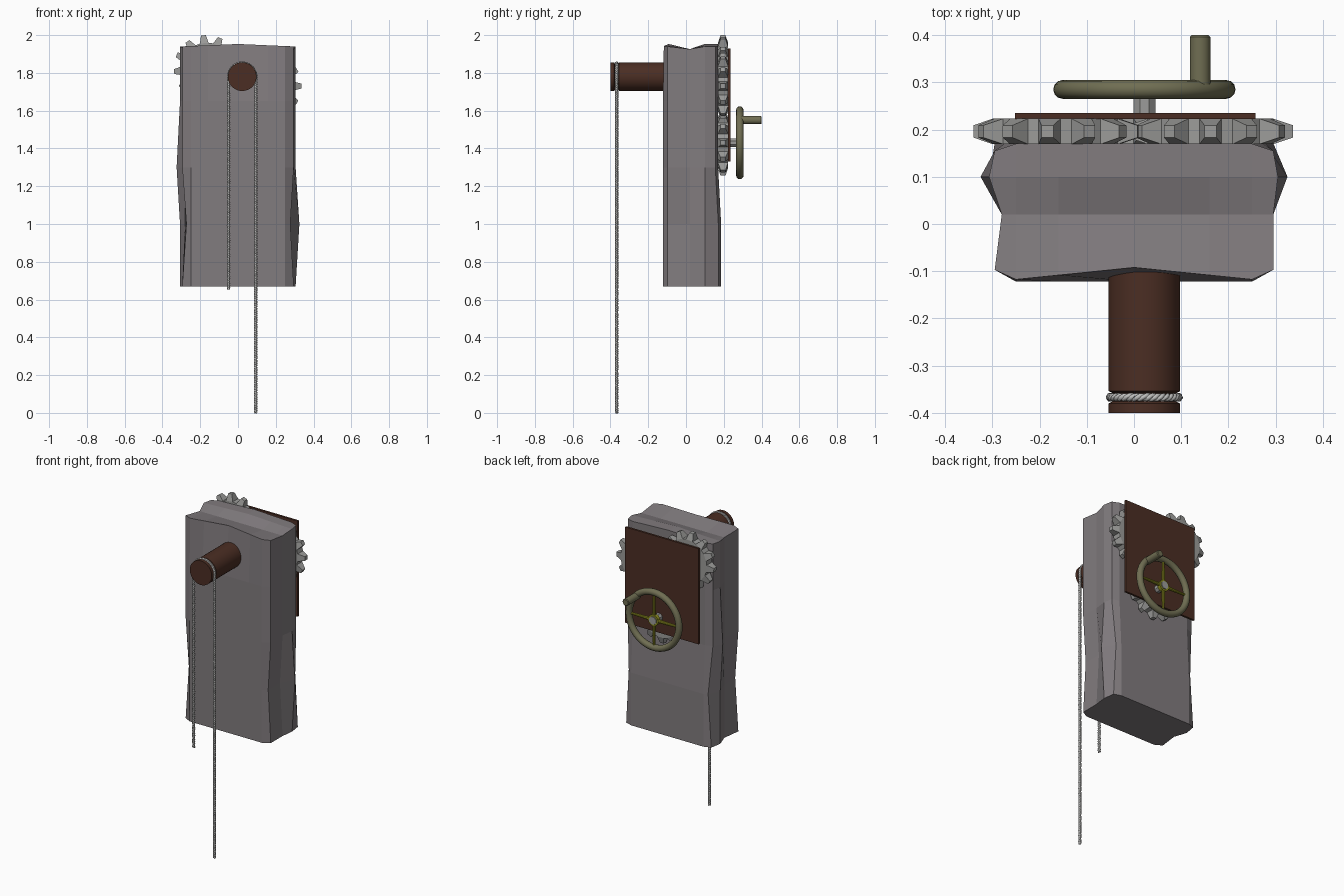
import bpy, bmesh, math
from mathutils import Vector, Matrix

default = bpy.data.objects.get("Cube")
if default:
    bpy.data.objects.remove(default, do_unlink=True)


def material(name, r, g, b):
    m = bpy.data.materials.new(name)
    m.use_nodes = True
    m.diffuse_color = (r, g, b, 1)
    m.node_tree.nodes["Principled BSDF"].inputs["Base Color"].default_value = (r, g, b, 1)
    return m


STONE = material("stone grey", 0.22, 0.20, 0.21)
STEEL = material("steel grey", 0.33, 0.33, 0.32)
WOOD = material("dark wood", 0.07, 0.027, 0.017)
BRONZE = material("dull bronze", 0.16, 0.155, 0.085)
YELLOW = material("olive yellow", 0.27, 0.27, 0.015)
ROPE = material("pale rope", 0.52, 0.52, 0.51)

AXIS_X = 0.022      # shared x of axle and hand wheel
AXLE_Z = 1.78
WHEEL = Vector((AXIS_X, 0.285, 1.43))
ALONG_Y = Matrix.Rotation(math.pi / 2, 4, 'X')


def finish(bm, name, mat, smooth=False):
    bmesh.ops.recalc_face_normals(bm, faces=bm.faces)
    mesh = bpy.data.meshes.new(name)
    bm.to_mesh(mesh)
    bm.free()
    obj = bpy.data.objects.new(name, mesh)
    bpy.context.collection.objects.link(obj)
    mesh.materials.append(mat)
    if smooth:
        select(obj)
        bpy.ops.object.shade_smooth_by_angle()
    return obj


def select(obj):
    bpy.ops.object.select_all(action='DESELECT')
    obj.select_set(True)
    bpy.context.view_layer.objects.active = obj


def turned(name, mat, x, z, profile, sides=32, smooth=True):
    """Solid of revolution about a line along y; profile holds (y, radius)."""
    bm = bmesh.new()
    rings = []
    for y, r in profile:
        angles = [2 * math.pi * (i + 0.5) / sides for i in range(sides)]
        rings.append([bm.verts.new((x + r * math.cos(a), y, z + r * math.sin(a))) for a in angles])
    for a, b in zip(rings, rings[1:]):
        for i in range(sides):
            j = (i + 1) % sides
            bm.faces.new((a[i], a[j], b[j], b[i]))
    bm.faces.new(rings[0])
    bm.faces.new(rings[-1])
    return finish(bm, name, mat, smooth)


def box(name, mat, low, high):
    low, high = Vector(low), Vector(high)
    bm = bmesh.new()
    bmesh.ops.create_cube(bm, size=1)
    for v in bm.verts:
        v.co = (low + high) / 2 + v.co * (high - low)
    return finish(bm, name, mat)


# Rough stone pillar: a cut block with its edges pushed in and out
def stone_block():
    obj = box("stone_block", STONE, (-0.295, -0.122, 0.67), (0.295, 0.17, 1.94))
    bm = bmesh.new()
    bm.from_mesh(obj.data)
    cuts = [(0, c) for c in (-0.25, -0.16, 0, 0.16, 0.25)]
    cuts += [(1, c) for c in (0.02, 0.1)] + [(2, c) for c in (1.0, 1.3, 1.65)]
    for axis, at in cuts:
        point, normal = Vector(), Vector()
        point[axis], normal[axis] = at, 1
        bmesh.ops.bisect_plane(bm, geom=bm.verts[:] + bm.edges[:] + bm.faces[:],
                               plane_co=point, plane_no=normal)

    def near(a, b):
        return abs(a - b) < 0.001

    for v in bm.verts:
        x, y, z = v.co
        front, back, top = y < -0.12, y > 0.169, z > 1.939
        left, right = near(x, -0.295), near(x, 0.295)
        if left:
            if near(y, 0.1):
                v.co.x -= 0.03 if near(z, 1.3) else 0.012
            elif near(y, 0.02):
                v.co.x += 0.015
            elif near(z, 1.0):
                v.co.x += 0.022
        if right:
            if near(y, 0.1):
                v.co.x += 0.03 if near(z, 1.0) else 0.01
            elif near(z, 1.0):
                v.co.x -= 0.018
        if front and (left or right):
            v.co.y += 0.025
        if back and (left or right):
            v.co.y -= 0.015
        if back and z < 1.01:
            v.co.y += 0.016
        if front and top:
            v.co.y += 0.03 * (1 - abs(x) / 0.295)
        if top:
            if near(y, 0.02):
                v.co.z -= 0.014
            else:
                v.co.z += 0.013 * (1 - abs(x) / 0.295)
    bm.to_mesh(obj.data)
    bm.free()


stone_block()


# Meshing gears with teeth that taper towards the tip
def gear(name, x, z, phase, teeth=12):
    bm = bmesh.new()
    step = 2 * math.pi / teeth
    outline = ((-0.33, 0.135, 0.027), (-0.14, 0.175, 0.013), (0.14, 0.175, 0.013), (0.33, 0.135, 0.027))
    sides = []
    for s in (-1, 1):
        ring = []
        for t in range(teeth):
            for part, r, half in outline:
                a = phase + (t + part) * step
                ring.append(bm.verts.new((x + r * math.cos(a), 0.196 + s * half, z + r * math.sin(a))))
        sides.append(ring)
        bm.faces.new([v for i, v in enumerate(ring) if i % 4 in (0, 3)])
        for t in range(teeth):
            bm.faces.new(ring[4 * t:4 * t + 4])
    a, b = sides
    for i in range(len(a)):
        j = (i + 1) % len(a)
        bm.faces.new((a[i], a[j], b[j], b[i]))
    finish(bm, name, STEEL)


gear("right_gear", -0.165, 1.825, math.radians(96))
gear("left_gear", 0.162, 1.73, 0)
gear("lower_gear", AXIS_X, 1.43, 0)

# Wooden cover plate behind the gears
box("cover_plate", WOOD, (-0.252, 0.222, 1.33), (0.257, 0.235, 1.93))

# Axle with a shallow rope groove
turned("axle", WOOD, AXIS_X, AXLE_Z,
       [(-0.4, 0.076), (-0.38, 0.076), (-0.376, 0.068), (-0.358, 0.068), (-0.354, 0.076), (0, 0.076)])

# Hand wheel: shaft, hub, rim, spokes and crank handle
turned("wheel_shaft", STEEL, WHEEL.x, WHEEL.z, [(0.2, 0.025), (0.3, 0.025)], sides=8, smooth=False)
turned("wheel_hub", YELLOW, WHEEL.x, WHEEL.z, [(0.273, 0.035), (0.295, 0.035)], sides=16)
bpy.ops.mesh.primitive_torus_add(location=WHEEL, rotation=(math.pi / 2, 0, 0), major_radius=0.173,
                                 minor_radius=0.02, major_segments=48, minor_segments=12)
rim = bpy.context.object
rim.name = "wheel_rim"
rim.data.materials.append(BRONZE)
bpy.ops.object.shade_smooth_by_angle(angle=math.radians(60))

bm = bmesh.new()
for k in range(4):
    turn = Matrix.Translation(WHEEL) @ Matrix.Rotation(k * math.pi / 2, 4, 'Y')
    bmesh.ops.create_cone(bm, segments=10, cap_ends=True, radius1=0.011, radius2=0.007,
                          depth=0.14, matrix=turn @ Matrix.Translation((0, 0, 0.1)))
finish(bm, "wheel_spokes", YELLOW, True)

turned("crank_handle", BRONZE, WHEEL.x + 0.118, WHEEL.z + 0.12,
       [(0.28, 0.022), (0.396, 0.022), (0.4, 0.018)], sides=20)


# Twisted rope: three strands wound round one path over the axle
def rope():
    radius, y, step = 0.072, -0.367, 0.006
    rise, arc = AXLE_Z - 0.655, math.pi * 0.072
    total = rise + arc + AXLE_Z

    def frame(d):
        if d < rise:
            return Vector((AXIS_X - radius, y, 0.655 + d)), Vector((-1, 0, 0))
        if d < rise + arc:
            a = math.pi - (d - rise) / radius
            out = Vector((math.cos(a), 0, math.sin(a)))
            return Vector((AXIS_X, y, AXLE_Z)) + out * radius, out
        return Vector((AXIS_X + radius, y, AXLE_Z - (d - rise - arc))), Vector((1, 0, 0))

    curve = bpy.data.curves.new("rope", 'CURVE')
    curve.dimensions = '3D'
    curve.bevel_depth = 0.0048
    curve.bevel_resolution = 1
    curve.use_fill_caps = True
    count = int(total / step) + 1
    for strand in range(3):
        line = curve.splines.new('POLY')
        line.points.add(count)
        for i, p in enumerate(line.points):
            d = total * i / count
            centre, out = frame(d)
            a = 2 * math.pi * (d / 0.036 + strand / 3)
            p.co = (*(centre + 0.0048 * (out * math.cos(a) + Vector((0, math.sin(a), 0)))), 1)
    obj = bpy.data.objects.new("rope", curve)
    bpy.context.collection.objects.link(obj)
    curve.materials.append(ROPE)
    select(obj)
    bpy.ops.object.convert(target='MESH')
    bpy.ops.object.shade_smooth_by_angle(angle=math.radians(60))


rope()
